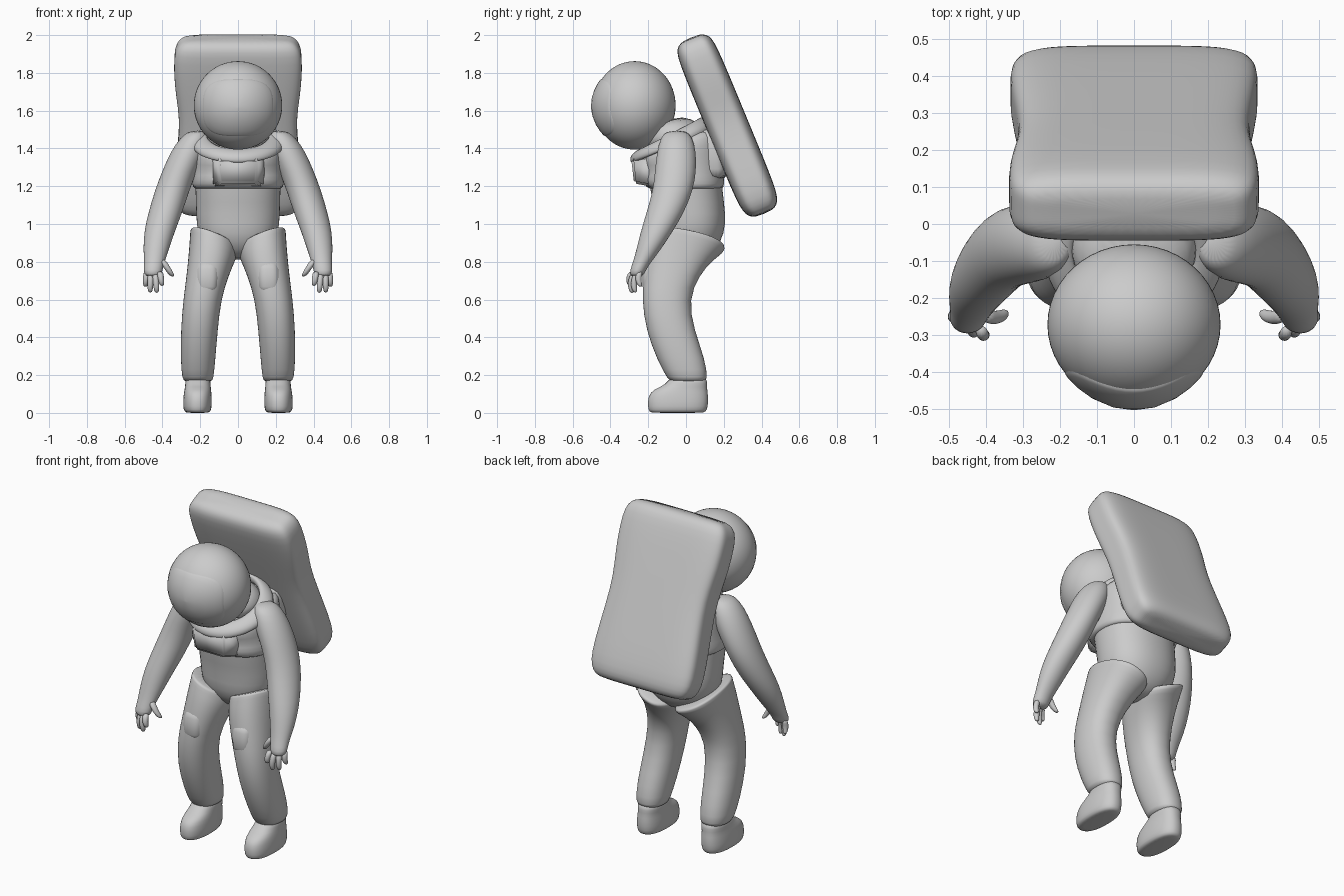
import bpy, bmesh
from math import sin, cos, pi, radians, sqrt
from mathutils import Matrix, Vector


def finish(name, bm, levels=1):
    bmesh.ops.recalc_face_normals(bm, faces=bm.faces[:])
    me = bpy.data.meshes.new(name)
    bm.to_mesh(me)
    bm.free()
    for p in me.polygons:
        p.use_smooth = True
    ob = bpy.data.objects.new(name, me)
    bpy.context.collection.objects.link(ob)
    if levels:
        sub = ob.modifiers.new("Smooth", 'SUBSURF')
        sub.levels = sub.render_levels = levels
    return ob


def unit(a, power):
    """Point on a superellipse of radius 1."""
    c, s = cos(a), sin(a)
    k = (abs(c) ** power + abs(s) ** power) ** (-1 / power)
    return c * k, s * k


def loft(name, secs, side=1, n=24, power=2, levels=1):
    """Stack sections (x, y, z, rx, ry[, slope_x, slope_y]) into a closed skin."""
    bm = bmesh.new()
    rings = []
    for s in secs:
        x, y, z, rx, ry, sx, sy = (tuple(s) + (0, 0))[:7]
        ring = []
        for i in range(n):
            u, v = unit(2 * pi * i / n, power)
            u, v = u * rx, v * ry
            ring.append(bm.verts.new((side * (x + u), y + v, z + sx * u + sy * v)))
        rings.append(ring)
    for a, b in zip(rings, rings[1:]):
        for i in range(n):
            j = (i + 1) % n
            bm.faces.new((a[i], a[j], b[j], b[i]))
    bm.faces.new(rings[0])
    bm.faces.new(rings[-1])
    return finish(name, bm, levels)


def finger(name, side, base, tip, r):
    base, tip = Vector(base), Vector(tip)
    secs = []
    for t, k in ((0, 1), (.35, 1.05), (.7, .95), (.9, .8), (1, .4)):
        p = base.lerp(tip, t)
        secs.append((p.x, p.y - .012 * sin(pi * t), p.z, r * k, r * k))
    loft(name, secs, side, n=10)


# Torso
loft("torso", [
    (0, .02, .81, .05, .07), (0, .02, .86, .16, .14), (0, .02, .95, .218, .185),
    (0, .025, 1.05, .222, .187), (0, 0, 1.18, .226, .192), (0, -.005, 1.3, .23, .195),
    (0, 0, 1.42, .235, .18), (0, .02, 1.49, .2, .14), (0, .02, 1.52, .12, .08)], power=2.3)

# Vest with flared lower rim
loft("vest", [
    (0, 0, 1.185, .225, .185), (0, -.005, 1.19, .24, .205), (0, -.015, 1.235, .245, .22),
    (0, -.01, 1.28, .236, .205), (0, -.025, 1.36, .236, .225, 0, .1),
    (0, -.015, 1.43, .235, .2, 0, .25), (0, -.01, 1.48, .2, .17, 0, .3)], power=2.5)

# Neck
loft("neck", [
    (0, -.05, 1.42, .19, .17, 0, .35), (0, -.07, 1.49, .17, .145, 0, .3),
    (0, -.12, 1.55, .13, .1, 0, .3)])

# Collar: tilted oval ring
bm = bmesh.new()
N, M = 36, 10
ring = []
for i in range(N):
    a = 2 * pi * i / N
    row = []
    for j in range(M):
        u, v = unit(2 * pi * j / M, 3)
        k = 1 + .2 * u
        row.append(bm.verts.new((.205 * cos(a) * k, -.075 + .185 * sin(a) * k,
                                 1.445 + .085 * sin(a) + .03 * v - .02 * u)))
    ring.append(row)
for i in range(N):
    for j in range(M):
        a, b, k = ring[i], ring[(i + 1) % N], (j + 1) % M
        bm.faces.new((a[j], b[j], b[k], a[k]))
finish("collar", bm)

# Chest panel
bm = bmesh.new()
bmesh.ops.create_cube(bm, size=1)
for v in bm.verts:
    front, top = v.co.y < 0, v.co.z > 0
    v.co.x *= .22 if front and top else .19 if front else .32
    v.co.y = (-.29 if top else -.275) if front else -.14
    v.co.z = (1.345 if top else 1.215) if front else (1.37 if top else 1.19)
bmesh.ops.bevel(bm, geom=bm.edges[:], offset=.012, segments=2, affect='EDGES')
panel = finish("chest_panel", bm, 0)

# Backpack: soft slab, leaning forward at the top
pack = loft("backpack", [
    (0, 0, -.505, .26, .045), (0, 0, -.49, .295, .08), (0, 0, -.45, .325, .1),
    (0, 0, -.38, .338, .108), (0, 0, -.22, .328, .11), (0, 0, 0, .308, .11),
    (0, 0, .12, .318, .11), (0, 0, .25, .337, .11), (0, 0, .4, .34, .108),
    (0, 0, .46, .325, .1), (0, 0, .49, .295, .08), (0, 0, .505, .26, .045)], n=48, power=5)
pack.data.transform(Matrix.Translation((0, .22, 1.521)) @ Matrix.Rotation(radians(22.5), 4, 'X'))

# Pack mount between vest and pack
loft("pack_mount", [
    (0, .15, 1.24, .18, .06), (0, .15, 1.26, .2, .075), (0, .14, 1.47, .2, .07),
    (0, .12, 1.51, .17, .05)], power=4)

# Helmet
C, R = Vector((0, -.272, 1.628)), Vector((.234, .217, .234))
bm = bmesh.new()
bmesh.ops.create_uvsphere(bm, u_segments=48, v_segments=32, radius=1)
for v in bm.verts:
    v.co = C + v.co * R
finish("helmet", bm, 0)

# Visor: rounded patch raised off the helmet front
bm = bmesh.new()
N = 48
rows = []
for r, lift in ((.02, 1.065), (.3, 1.062), (.6, 1.05), (.82, 1.04), (.95, 1.03), (.985, 1.015), (1, .96)):
    row = []
    for i in range(N):
        u, w = unit(2 * pi * i / N, 3.2)
        x, z = u * r * .188 / R.x, (w * r * .152 - .012) / R.z
        y = -sqrt(max(.04, 1 - x * x - z * z))
        row.append(bm.verts.new(C + Vector((x, y * lift, z)) * R))
    rows.append(row)
for a, b in zip(rows, rows[1:]):
    for i in range(N):
        j = (i + 1) % N
        bm.faces.new((a[i], a[j], b[j], b[i]))
bm.faces.new(rows[0])
finish("visor", bm, 0)

for side, tag in ((1, "left"), (-1, "right")):
    # Sleeve running into the palm
    loft(tag + "_arm", [
        (.215, -.05, 1.495, .04, .05), (.23, -.05, 1.46, .075, .085),
        (.262, -.05, 1.38, .097, .105), (.31, -.055, 1.28, .092, .11),
        (.348, -.068, 1.18, .092, .107), (.385, -.11, 1.06, .09, .1),
        (.416, -.155, .96, .082, .085), (.435, -.2, .86, .067, .064),
        (.442, -.232, .8, .054, .048), (.45, -.255, .755, .05, .042),
        (.45, -.262, .72, .044, .036)], side)

    # Fingers and thumb
    for k, (base, tip) in enumerate([
            ((.413, -.285, .75), (.402, -.295, .672)),
            ((.437, -.277, .74), (.43, -.285, .635)),
            ((.462, -.262, .74), (.465, -.268, .637)),
            ((.484, -.243, .75), (.49, -.24, .668))]):
        finger(f"{tag}_finger_{k + 1}", side, base, tip, .017)
    finger(tag + "_thumb", side, (.405, -.245, .815), (.346, -.24, .722), .019)

    # Trouser leg with slanted top rim
    loft(tag + "_leg", [
        (.21, .01, .165, .07, .09), (.213, .01, .175, .083, .105), (.212, -.025, .28, .092, .128),
        (.205, -.085, .44, .098, .128), (.19, -.11, .6, .1, .124),
        (.16, -.077, .73, .112, .148), (.135, -.03, .84, .124, .176, .2, -.15),
        (.127, .012, .9, .127, .194, .4, -.2), (.127, .014, .92, .126, .192, .4, -.2),
        (.125, .014, .925, .11, .175, .4, -.2)], side, power=2.3)

    # Knee pad
    loft(tag + "_knee_pad", [
        (.165, -.16, .63, .045, .05), (.165, -.165, .65, .062, .07),
        (.16, -.16, .78, .064, .07), (.158, -.15, .805, .045, .05)], side, power=3)

    # Boot
    loft(tag + "_boot", [
        (.215, -.045, 0, .05, .13), (.215, -.045, .004, .068, .15),
        (.215, -.043, .03, .077, .16), (.214, -.042, .09, .075, .16),
        (.213, -.03, .125, .07, .142), (.212, .005, .15, .067, .108),
        (.212, .015, .2, .066, .095)], side, power=2.5)
